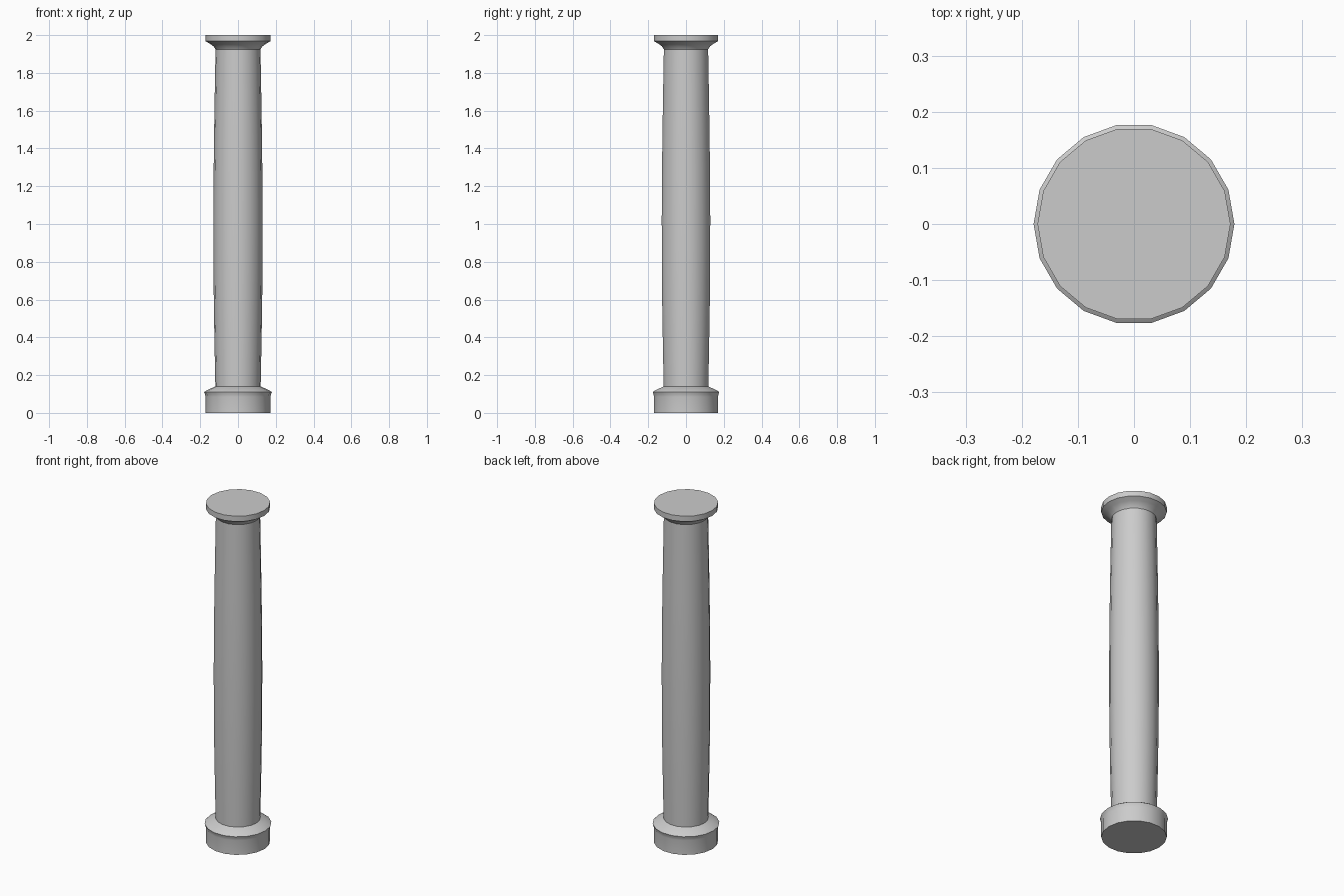
import bpy, bmesh, math

if "Cube" in bpy.data.objects:
    bpy.data.objects.remove(bpy.data.objects["Cube"])

SIDES = 18


def lathe(name, profile):
    """Spin a (radius, z) profile into a capped solid."""
    bm = bmesh.new()
    rings = []
    for r, z in profile:
        rings.append([bm.verts.new((r * math.cos(2 * math.pi * i / SIDES),
                                    r * math.sin(2 * math.pi * i / SIDES), z))
                      for i in range(SIDES)])
    for a, b in zip(rings, rings[1:]):
        for i in range(SIDES):
            j = (i + 1) % SIDES
            bm.faces.new((a[i], a[j], b[j], b[i]))
    bm.faces.new(rings[0][::-1])
    bm.faces.new(rings[-1])
    mesh = bpy.data.meshes.new(name)
    bm.to_mesh(mesh)
    bm.free()
    obj = bpy.data.objects.new(name, mesh)
    bpy.context.collection.objects.link(obj)
    bpy.ops.object.select_all(action='DESELECT')
    obj.select_set(True)
    bpy.context.view_layer.objects.active = obj
    bpy.ops.object.shade_smooth_by_angle(angle=math.radians(30))
    return obj


# Whole column: plinth, moulding, bulging shaft and flared capital
base = [(0.172, 0), (0.172, 0.085), (0.174, 0.097), (0.179, 0.11),
        (0.168, 0.118), (0.145, 0.129), (0.12, 0.14)]
shaft = [(0.119 + 0.0115 * math.sin(math.pi * (i / 8) ** 0.9), 0.14 + 1.785 * i / 8)
         for i in range(1, 9)]
capital = [(0.13, 1.941), (0.148, 1.954), (0.172, 1.968), (0.172, 2.0)]
lathe("column", base + shaft + capital)
